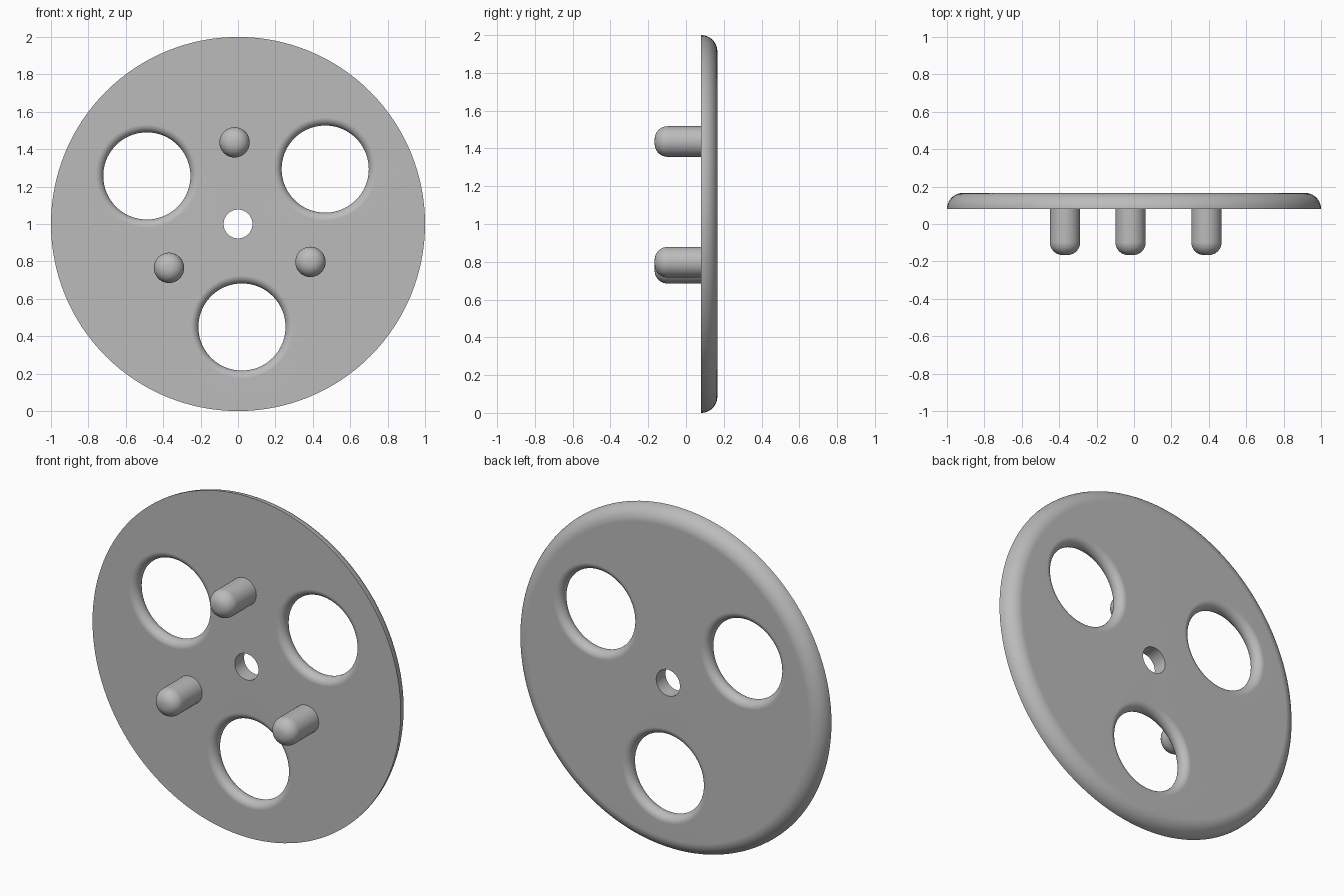
import bpy, bmesh
from math import sin, cos, pi, radians
from mathutils import Matrix, Vector

cube = bpy.data.objects.get("Cube")
if cube:
    bpy.data.objects.remove(cube)

FRONT, BACK, TIP = 0.08, 0.166, -0.166
MID, HALF = (FRONT + BACK) / 2, (BACK - FRONT) / 2

grey = bpy.data.materials.new("plain grey")
grey.use_nodes = True
colour = (0.5, 0.5, 0.5, 1)
grey.diffuse_color = colour
grey.node_tree.nodes["Principled BSDF"].inputs["Base Color"].default_value = colour


def arc(r, y, radius, start, end, steps):
    """Profile points (radius, depth) along an arc, angles in degrees."""
    angles = [radians(start + (end - start) * i / steps) for i in range(steps + 1)]
    return [(r + radius * cos(a), y + radius * sin(a)) for a in angles]


def lathe(name, profile, place, segments, closed=False):
    """Turn a profile around the depth axis and stand it at place (x, z)."""
    bm = bmesh.new()
    verts = [bm.verts.new((r, y, 0)) for r, y in profile]
    pairs = list(zip(verts, verts[1:]))
    if closed:
        pairs.append((verts[-1], verts[0]))
    edges = [bm.edges.new(p) for p in pairs]
    bmesh.ops.spin(bm, geom=verts + edges, cent=(0, 0, 0), axis=(0, 1, 0),
                   angle=2 * pi, steps=segments)
    bmesh.ops.remove_doubles(bm, verts=bm.verts[:], dist=1e-5)
    bmesh.ops.dissolve_degenerate(bm, edges=bm.edges[:], dist=1e-6)
    bmesh.ops.recalc_face_normals(bm, faces=bm.faces[:])
    mesh = bpy.data.meshes.new(name)
    bm.to_mesh(mesh)
    bm.free()
    mesh.materials.append(grey)
    obj = bpy.data.objects.new(name, mesh)
    obj.location = (place[0], 0, place[1])
    bpy.context.collection.objects.link(obj)
    return obj


def around(distance, degrees):
    """Three places evenly spread about the disc centre."""
    for k in range(3):
        a = radians(degrees + 120 * k)
        yield distance * cos(a), 1 + distance * sin(a)


def smooth(obj):
    bpy.ops.object.select_all(action='DESELECT')
    obj.select_set(True)
    bpy.context.view_layer.objects.active = obj
    bpy.ops.object.shade_smooth_by_angle(angle=radians(35))
    weighted = obj.modifiers.new("even shading", 'WEIGHTED_NORMAL')
    weighted.keep_sharp = True


# Disc with a plain bore and a rounded back rim
depth = BACK - FRONT
rim = arc(1 - depth, FRONT, depth, 0, 90, 10)
bore = 0.077
disc = lathe("disc", [(bore, FRONT)] + rim + [(bore, BACK)], (0, 1), 128, closed=True)

# Three round windows, flared on both faces
waist = 0.233
flare = arc(waist + HALF, MID, HALF, 270, 90, 14)
wide = waist + HALF
outline = [(0, FRONT - 0.1), (wide, FRONT - 0.1)] + flare + [(wide, BACK + 0.1), (0, BACK + 0.1)]
for place in around(0.551, 32.2):
    cutter = lathe("window_cutter", outline, place, 72)
    cutter.hide_render = True
    cut = disc.modifiers.new("window", 'BOOLEAN')
    cut.operation = 'DIFFERENCE'
    cut.solver = 'EXACT'
    cut.object = cutter
    bpy.context.view_layer.objects.active = disc
    bpy.ops.object.modifier_apply(modifier=cut.name)
    bpy.data.objects.remove(cutter)
smooth(disc)

# Three pegs with domed tips
peg_r, dome = 0.081, 0.068
tip = arc(peg_r - dome, TIP + dome, dome, 270, 360, 8)
for i, place in enumerate(around(0.437, 92.4)):
    peg = lathe(f"peg_{i + 1}", [(0, TIP)] + tip + [(peg_r, FRONT + 0.01), (0, FRONT + 0.01)], place, 40)
    smooth(peg)
